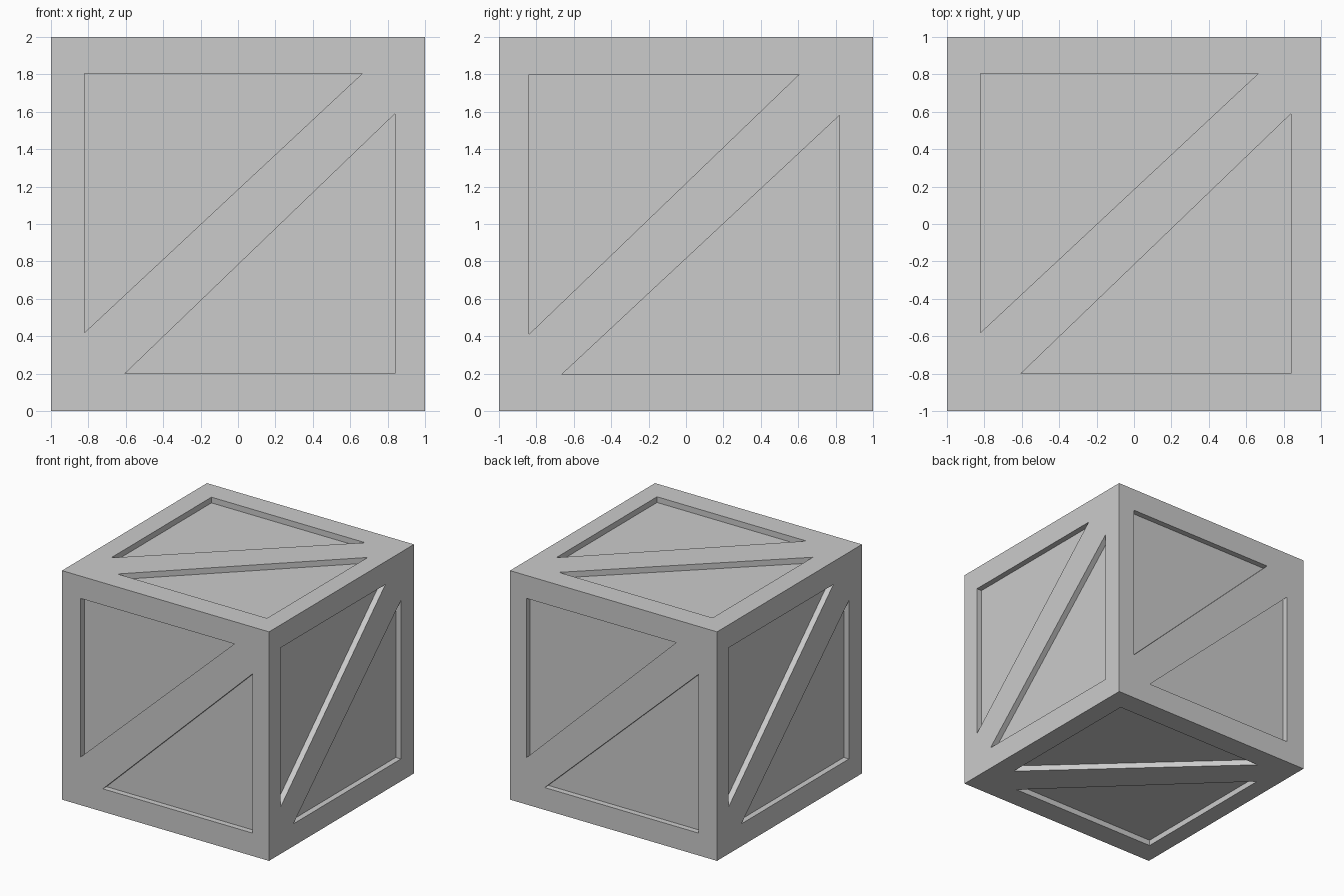
import bpy
import bmesh
from mathutils import Vector

if "Cube" in bpy.data.objects:
    bpy.data.objects.remove(bpy.data.objects["Cube"])

DEPTH = 0.05
CENTRE = Vector((0, 0, 1))

# Two triangular panels on one side of the crate (u right, v up, counter-clockwise)
PANELS = [
    [(-0.82, 0.805), (-0.82, -0.58), (0.665, 0.805)],
    [(-0.605, -0.80), (0.84, -0.80), (0.84, 0.59)],
]

# Each side: right direction, up direction, pattern turn (1 = as is, -1 = half turn)
SIDES = [
    ((1, 0, 0), (0, 0, 1), 1),     # front
    ((-1, 0, 0), (0, 0, 1), -1),   # back
    ((0, 1, 0), (0, 0, 1), -1),    # right
    ((0, -1, 0), (0, 0, 1), -1),   # left
    ((1, 0, 0), (0, 1, 0), 1),     # top
    ((-1, 0, 0), (0, 1, 0), 1),    # bottom
]


def add_prism(bm, tri, u, v, turn):
    """Triangular prism that straddles one side of the crate."""
    n = u.cross(v)
    rings = []
    for h in (1 - DEPTH, 1 + DEPTH):
        rings.append([bm.verts.new(CENTRE + u * a * turn + v * b * turn + n * h)
                      for a, b in tri])
    low, high = rings
    bm.faces.new(low[::-1])
    bm.faces.new(high)
    for i in range(3):
        j = (i + 1) % 3
        bm.faces.new((low[i], low[j], high[j], high[i]))


# Solid crate body
bpy.ops.mesh.primitive_cube_add(size=2, location=CENTRE)
crate = bpy.context.object
crate.name = "crate"

# All panel recesses as one cutter
bm = bmesh.new()
for u, v, turn in SIDES:
    for tri in PANELS:
        add_prism(bm, tri, Vector(u), Vector(v), turn)
mesh = bpy.data.meshes.new("panel_cutter")
bm.to_mesh(mesh)
bm.free()
cutter = bpy.data.objects.new("panel_cutter", mesh)
bpy.context.collection.objects.link(cutter)
cutter.hide_render = True

# Carve the recesses, then drop the cutter
cut = crate.modifiers.new("panels", 'BOOLEAN')
cut.operation = 'DIFFERENCE'
cut.solver = 'EXACT'
cut.object = cutter
bpy.context.view_layer.objects.active = crate
bpy.ops.object.modifier_apply(modifier=cut.name)
bpy.data.objects.remove(cutter)
